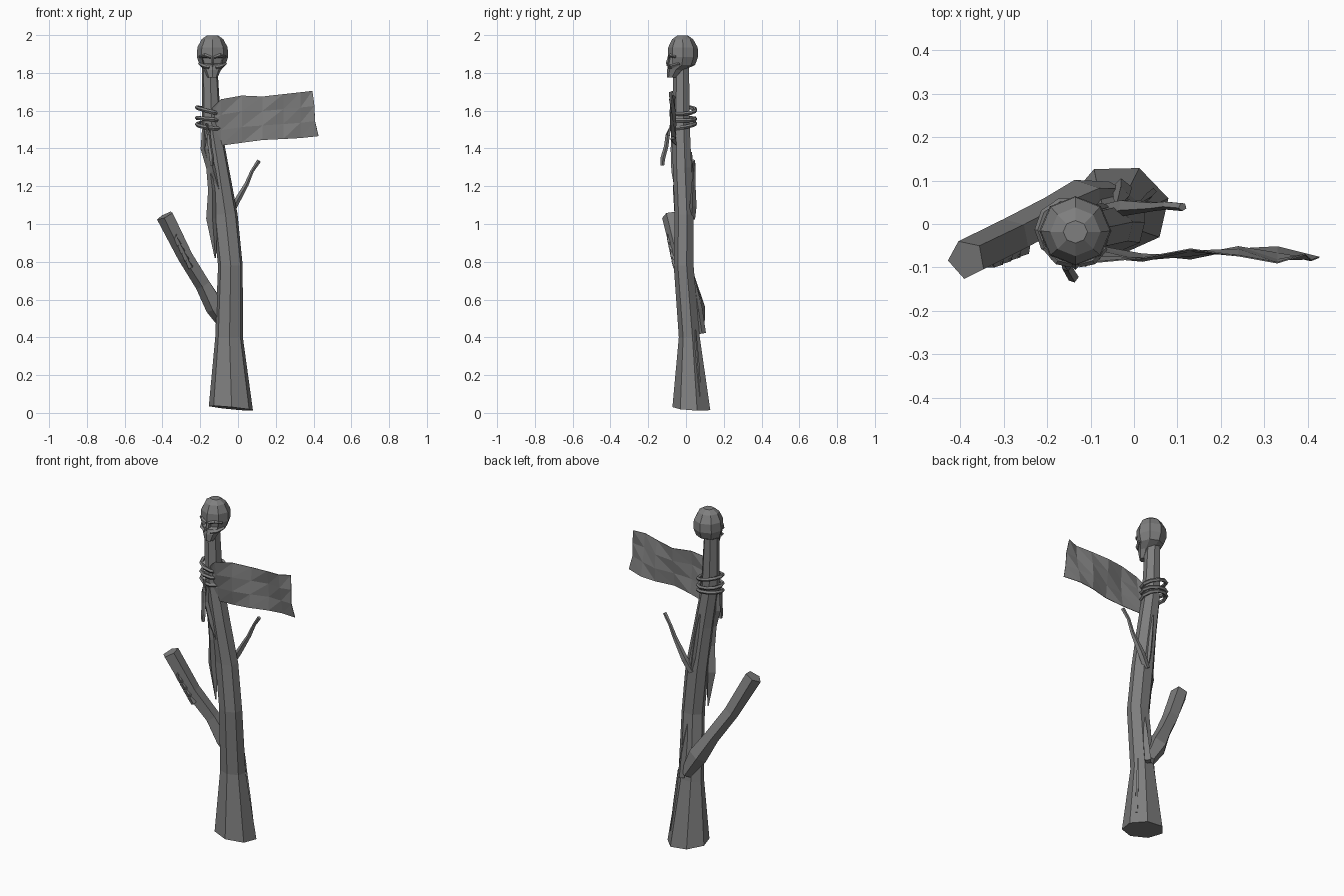
import bpy, bmesh, math, random
from mathutils import Vector

random.seed(4)
if "Cube" in bpy.data.objects:
    bpy.data.objects.remove(bpy.data.objects["Cube"])

grey = bpy.data.materials.new("weathered grey")
grey.use_nodes = True
grey.diffuse_color = (0.21, 0.21, 0.21, 1)
grey.node_tree.nodes["Principled BSDF"].inputs["Base Color"].default_value = (0.21, 0.21, 0.21, 1)


def finish(name, bm, solid=True):
    if solid:
        bmesh.ops.recalc_face_normals(bm, faces=bm.faces)
    mesh = bpy.data.meshes.new(name)
    bm.to_mesh(mesh)
    bm.free()
    mesh.materials.append(grey)
    obj = bpy.data.objects.new(name, mesh)
    bpy.context.collection.objects.link(obj)
    return obj


def skin(bm, rings, closed=False):
    """Bridge successive rings of points, capping the ends unless closed."""
    loops = [[bm.verts.new(p) for p in ring] for ring in rings]
    n = len(loops[0])
    pairs = list(zip(loops, loops[1:])) + ([(loops[-1], loops[0])] if closed else [])
    for a, b in pairs:
        for i in range(n):
            j = (i + 1) % n
            bm.faces.new((a[i], a[j], b[j], b[i]))
    if not closed:
        bm.faces.new(loops[0][::-1])
        bm.faces.new(loops[-1])


def level_rings(sections, sides, start):
    """Horizontal elliptical rings from (x, y, z, rx, ry)."""
    angles = [start + math.tau * i / sides for i in range(sides)]
    return [[Vector((x + rx * math.cos(a), y + ry * math.sin(a), z)) for a in angles]
            for x, y, z, rx, ry in sections]


def tube(name, path, sides=5, closed=False, rough=0.0):
    """Tube along (x, y, z, radius) points."""
    pts = [Vector(p[:3]) for p in path]
    rings = []
    for i, p in enumerate(pts):
        if closed:
            t = pts[(i + 1) % len(pts)] - pts[i - 1]
        else:
            t = pts[min(i + 1, len(pts) - 1)] - pts[max(i - 1, 0)]
        t.normalize()
        ref = Vector((0, 0, 1)) if abs(t.z) < 0.95 else Vector((0, 1, 0))
        u = t.cross(ref).normalized()
        v = u.cross(t)
        ring = []
        for k in range(sides):
            a = math.tau * k / sides
            r = path[i][3] * (1 + random.uniform(-rough, rough))
            ring.append(p + r * (math.cos(a) * u + math.sin(a) * v))
        rings.append(ring)
    bm = bmesh.new()
    skin(bm, rings, closed)
    return finish(name, bm)


# Crooked trunk flaring at the foot, with a tilted underside
trunk = level_rings([
    (-0.037, 0.033, 0.025, 0.12, 0.105),
    (-0.047, 0.020, 0.40, 0.075, 0.058),
    (-0.040, -0.010, 0.78, 0.067, 0.055),
    (-0.068, -0.008, 1.05, 0.068, 0.052),
    (-0.105, -0.018, 1.30, 0.058, 0.052),
    (-0.140, -0.024, 1.52, 0.052, 0.048),
    (-0.150, -0.024, 1.84, 0.042, 0.044)], 7, 0.25)
for v in trunk[0]:
    v.z -= 0.1 * (v.x + 0.037) + 0.06 * (v.y - 0.033)
bm = bmesh.new()
skin(bm, trunk)
finish("trunk", bm)

# Branches
tube("thick_branch", [(-0.05, 0.065, 0.44, 0.035), (-0.12, 0.050, 0.56, 0.055),
                      (-0.185, 0.020, 0.68, 0.045), (-0.28, -0.030, 0.83, 0.043),
                      (-0.385, -0.080, 1.045, 0.046)], 5, rough=0.08)
tube("thin_twig", [(-0.06, 0.03, 1.03, 0.02), (-0.02, 0.038, 1.10, 0.019),
                   (0.045, 0.040, 1.21, 0.011), (0.075, 0.043, 1.28, 0.010),
                   (0.112, 0.040, 1.335, 0.011)], 5, rough=0.15)

# Torn bark: tapered slivers along the wood
slivers = {
    "front_bark": [(-0.12, -0.035, 0.82, 0.004), (-0.135, -0.035, 1.03, 0.028),
                   (-0.135, -0.045, 1.18, 0.022), (-0.15, -0.045, 1.30, 0.02),
                   (-0.18, -0.04, 1.40, 0.022), (-0.18, -0.04, 1.50, 0.012)],
    "upper_bark": [(-0.10, -0.055, 1.18, 0.004), (-0.13, -0.062, 1.28, 0.017),
                   (-0.16, -0.066, 1.40, 0.013), (-0.15, -0.066, 1.50, 0.008)],
    "back_bark": [(-0.06, 0.04, 1.03, 0.005), (-0.075, 0.037, 1.12, 0.014),
                  (-0.09, 0.033, 1.24, 0.012), (-0.11, 0.028, 1.38, 0.004)],
    "low_back_bark": [(-0.03, 0.085, 0.42, 0.024), (-0.03, 0.065, 0.55, 0.022),
                      (-0.04, 0.04, 0.72, 0.005)],
    "side_bark": [(0.045, 0.075, 0.08, 0.008), (0.03, 0.062, 0.25, 0.010),
                  (0.015, 0.05, 0.44, 0.004)],
}
for name, path in slivers.items():
    tube(name, path, 4, rough=0.2)
for i in range(4):
    s = i / 3
    x, y, z = -0.25 - 0.06 * s, -0.055 - 0.025 * s, 0.77 + 0.12 * s
    tube(f"branch_splinter_{i + 1}", [(x, y, z, 0.016), (x - 0.02, y - 0.012, z + 0.035, 0.012),
                                      (x - 0.015, y - 0.018, z + 0.055, 0.003)], 4)

# Rope wound round the trunk, with a hanging end
for i, z in enumerate((1.52, 1.555, 1.60)):
    path = []
    for k in range(10):
        a = math.tau * k / 10
        path.append((-0.15 + 0.068 * math.cos(a), -0.013 + 0.064 * math.sin(a),
                     z + (0.012 - 0.011 * i) * math.sin(a + i) - 0.008 * math.cos(a), 0.011))
    tube(f"rope_loop_{i + 1}", path, 5, closed=True)
tube("rope_end", [(-0.165, -0.075, 1.53, 0.010), (-0.155, -0.097, 1.47, 0.012),
                  (-0.15, -0.105, 1.41, 0.012), (-0.14, -0.122, 1.35, 0.013),
                  (-0.14, -0.125, 1.31, 0.010)], 5)

# Ragged flag: columns of (x, bottom, top), rippled in depth
columns = [(-0.14, 1.50, 1.61), (-0.09, 1.415, 1.66), (0.02, 1.43, 1.68), (0.13, 1.445, 1.675),
           (0.24, 1.45, 1.687), (0.33, 1.455, 1.697), (0.41, 1.465, 1.705)]
bm = bmesh.new()
grid = []
for c, (x, low, high) in enumerate(columns):
    col = []
    for r in range(4):
        t = r / 3
        edge = 0.016 * (1 - 2 * t) * (c == 6) - 0.008 * (r == 1) * (c == 6)
        y = -0.067 + 0.016 * math.sin(1.7 * c + 2.6 * t) - 0.008 * t
        col.append(bm.verts.new((x + edge, y, low + (high - low) * t)))
    grid.append(col)
for a, b in zip(grid, grid[1:]):
    for r in range(3):
        quad = (a[r], b[r], b[r + 1], a[r + 1])
        bm.faces.new((quad[0], quad[1], quad[2]))
        bm.faces.new((quad[0], quad[2], quad[3]))
flag = finish("flag", bm, False)
cloth = flag.modifiers.new("thickness", "SOLIDIFY")
cloth.thickness = 0.003

# Skull: faceted cranium narrowing to the upper jaw, with sunken eyes
CX = -0.135
bm = bmesh.new()
skin(bm, level_rings([
    (CX, -0.074, 1.775, 0.026, 0.026),
    (CX, -0.055, 1.815, 0.045, 0.046),
    (CX, -0.022, 1.842, 0.068, 0.070),
    (CX, -0.016, 1.885, 0.083, 0.080),
    (CX, -0.016, 1.935, 0.080, 0.078),
    (CX, -0.018, 1.978, 0.058, 0.056),
    (CX, -0.018, 1.999, 0.028, 0.026)], 8, -math.pi / 2))
bmesh.ops.recalc_face_normals(bm, faces=bm.faces)
eyes = [f for f in bm.faces if f.normal.y < -0.6 and 1.845 < f.calc_center_median().z < 1.88]
bmesh.ops.inset_individual(bm, faces=eyes, thickness=0.009)
for f in eyes:
    for v in f.verts:
        v.co.y += 0.025
finish("skull", bm)

# Face details
for side, label in ((1, "left"), (-1, "right")):
    tube(f"{label}_brow", [(CX + side * 0.008, -0.093, 1.882, 0.007),
                           (CX + side * 0.04, -0.084, 1.893, 0.010),
                           (CX + side * 0.07, -0.055, 1.885, 0.006)], 4)
    tube(f"{label}_cheekbone", [(CX + side * 0.018, -0.092, 1.828, 0.008),
                                (CX + side * 0.048, -0.074, 1.836, 0.011),
                                (CX + side * 0.07, -0.035, 1.848, 0.007)], 4)
tube("nose_bridge", [(CX, -0.088, 1.885, 0.008), (CX, -0.097, 1.855, 0.009),
                     (CX, -0.098, 1.835, 0.005)], 4)
